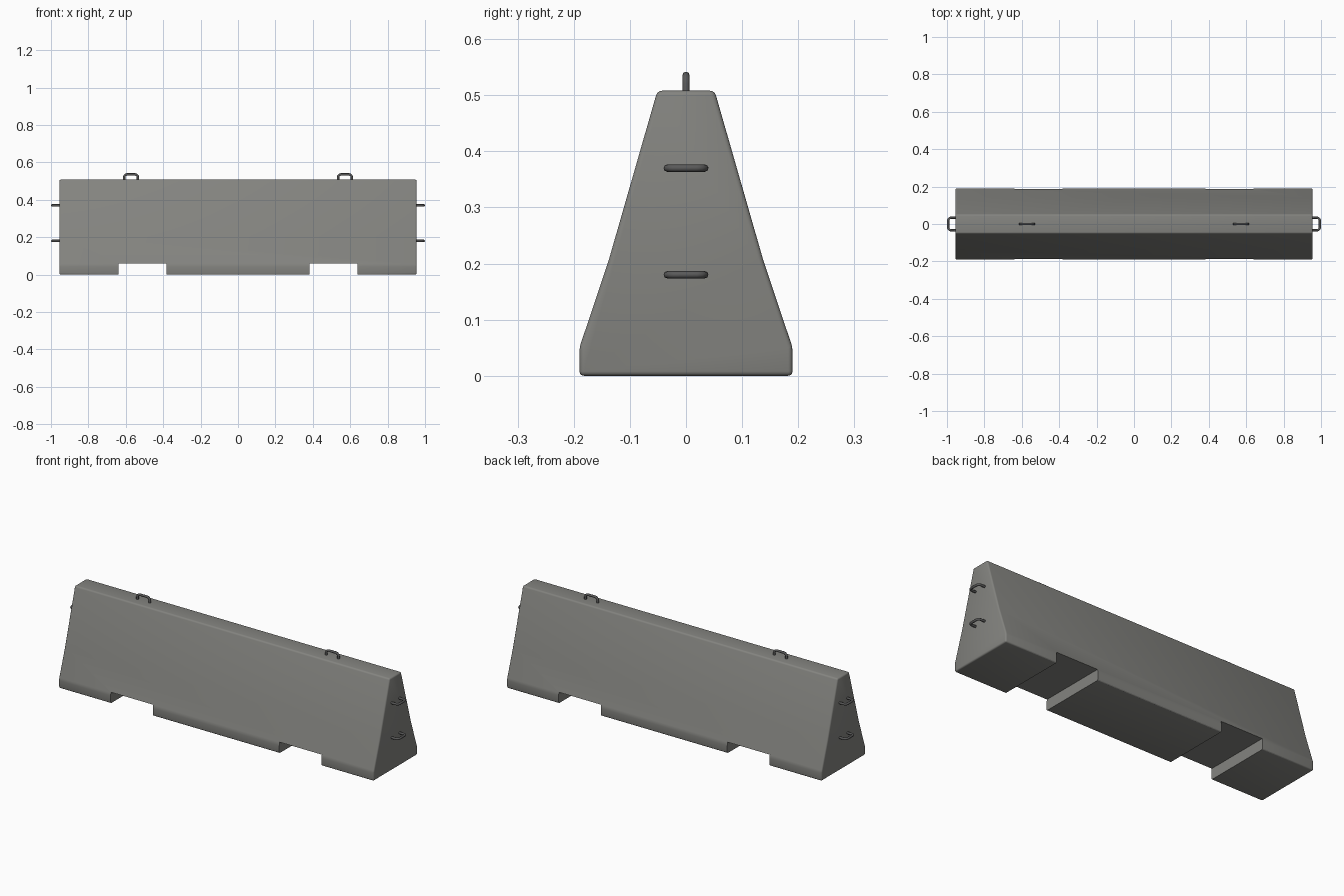
import bpy, bmesh, math
from mathutils import Vector

if "Cube" in bpy.data.objects:
    bpy.data.objects.remove(bpy.data.objects["Cube"])


def material(name, rgb):
    m = bpy.data.materials.new(name)
    m.diffuse_color = (*rgb, 1)
    m.use_nodes = True
    m.node_tree.nodes["Principled BSDF"].inputs["Base Color"].default_value = m.diffuse_color
    return m


concrete = material("concrete grey", (0.23, 0.23, 0.215))
steel = material("dark steel", (0.10, 0.10, 0.10))


def add_object(name, bm, mat):
    bmesh.ops.recalc_face_normals(bm, faces=bm.faces)
    me = bpy.data.meshes.new(name)
    bm.to_mesh(me)
    bm.free()
    me.materials.append(mat)
    ob = bpy.data.objects.new(name, me)
    bpy.context.collection.objects.link(ob)
    return ob


def select_only(ob):
    bpy.ops.object.select_all(action='DESELECT')
    ob.select_set(True)
    bpy.context.view_layer.objects.active = ob


# Barrier body: tapered profile extruded along x
HALF_LEN = 0.955
half = [(0.19, 0.0), (0.19, 0.05), (0.138, 0.205), (0.051, 0.508)]
profile = half + [(-y, z) for y, z in reversed(half)]
bm = bmesh.new()
face = bm.faces.new([bm.verts.new((-HALF_LEN, y, z)) for y, z in profile])
ext = bmesh.ops.extrude_face_region(bm, geom=[face])
bmesh.ops.translate(bm, vec=(2 * HALF_LEN, 0, 0),
                    verts=[v for v in ext["geom"] if isinstance(v, bmesh.types.BMVert)])
body = add_object("barrier_body", bm, concrete)
bev = body.modifiers.new("rounded edges", 'BEVEL')
bev.width = 0.008
bev.segments = 3
bev.limit_method = 'ANGLE'
bev.angle_limit = math.radians(12)

# Forklift slots cut across the underside
for side in (-1, 1):
    bm = bmesh.new()
    bmesh.ops.create_cube(bm, size=1)
    bmesh.ops.scale(bm, vec=(0.256, 0.6, 0.12), verts=bm.verts)
    bmesh.ops.translate(bm, vec=(side * 0.511, 0, 0), verts=bm.verts)
    cutter = add_object("slot_cutter", bm, concrete)
    cutter.hide_render = True
    cut = body.modifiers.new("slot", 'BOOLEAN')
    cut.operation = 'DIFFERENCE'
    cut.solver = 'EXACT'
    cut.object = cutter

select_only(body)
for mod in list(body.modifiers):
    bpy.ops.object.modifier_apply(modifier=mod.name)
for ob in [o for o in bpy.data.objects if o.name.startswith("slot_cutter")]:
    bpy.data.objects.remove(ob)
bpy.ops.object.shade_smooth_by_angle(angle=math.radians(30))


# Bent steel loop: a U of round bar with rounded corners
def steel_loop(name, base, out, across, reach, radius=0.0065, w=0.0335, bend=0.015):
    base, out, across = Vector(base), Vector(out), Vector(across)
    pts = [(-w, -0.02)]
    for sx, angles in ((-1, (180, 150, 120, 90)), (1, (90, 60, 30, 0))):
        for a in angles:
            a = math.radians(a)
            pts.append((sx * (w - bend) + bend * math.cos(a),
                        reach - radius - bend + bend * math.sin(a)))
    pts.append((w, -0.02))
    cu = bpy.data.curves.new(name, 'CURVE')
    cu.dimensions = '3D'
    cu.bevel_depth = radius
    cu.bevel_resolution = 2
    cu.use_fill_caps = True
    sp = cu.splines.new('POLY')
    sp.points.add(len(pts) - 1)
    for p, (a, o) in zip(sp.points, pts):
        p.co = (*(base + across * a + out * o), 1)
    cu.materials.append(steel)
    ob = bpy.data.objects.new(name, cu)
    bpy.context.collection.objects.link(ob)
    select_only(ob)
    bpy.ops.object.convert(target='MESH')
    bpy.ops.object.shade_smooth_by_angle(angle=math.radians(50))


# Lifting loops on top, connecting loops on both ends
for side, label in ((-1, "left"), (1, "right")):
    steel_loop(f"lifting_loop_{label}", (side * 0.572, 0, 0.508), (0, 0, 1), (1, 0, 0), 0.034,
               w=0.037)
    for z, level in ((0.18, "lower"), (0.37, "upper")):
        steel_loop(f"end_loop_{label}_{level}", (side * HALF_LEN, 0, z),
                   (side, 0, 0), (0, 1, 0), 0.045)
